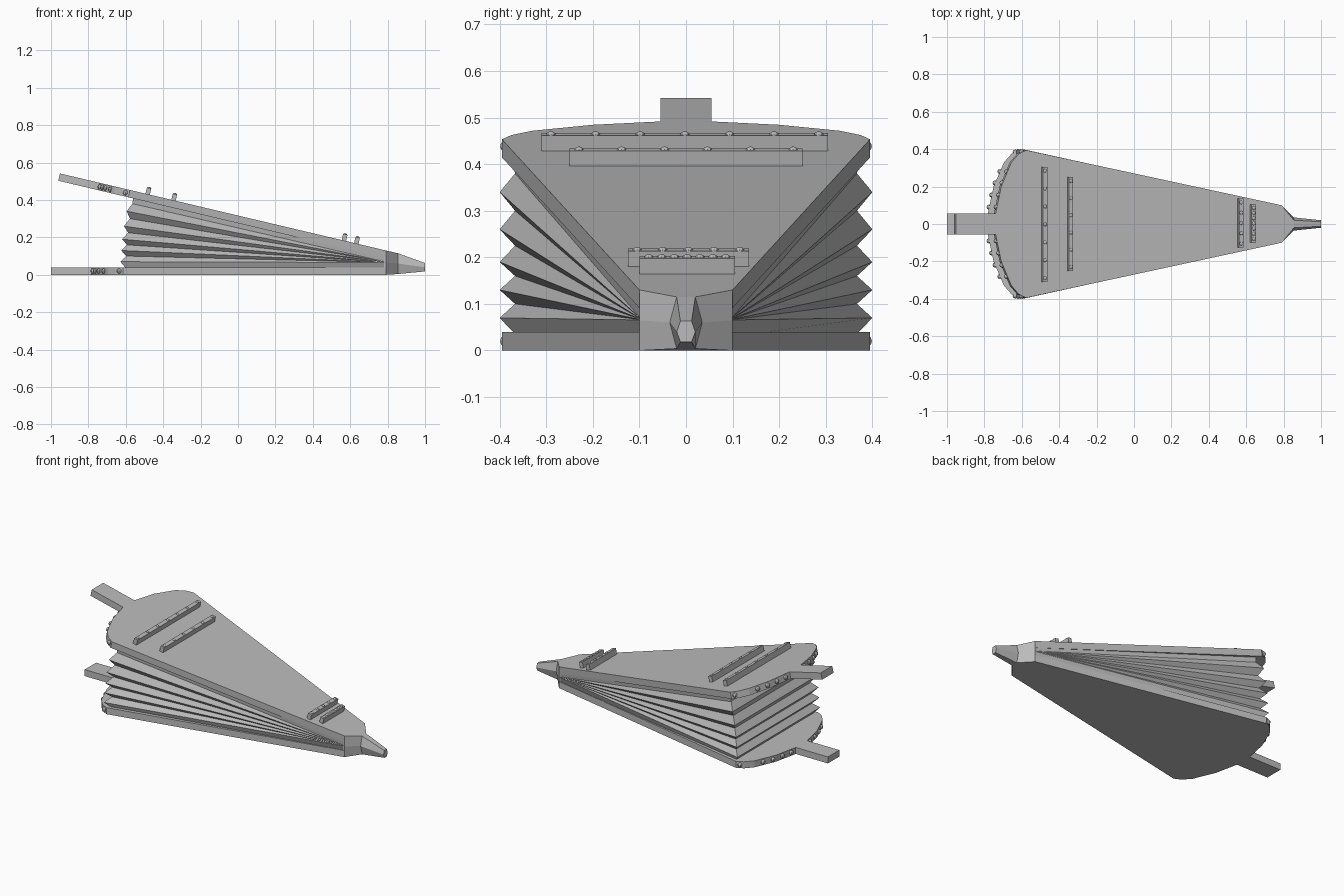
import bpy, bmesh, math
from mathutils import Matrix, Vector

cube = bpy.data.objects.get("Cube")
if cube:
    bpy.data.objects.remove(cube, do_unlink=True)

grey = bpy.data.materials.new("plain grey")
grey.use_nodes = True
GREY = (0.5, 0.5, 0.5, 1)
grey.diffuse_color = GREY
grey.node_tree.nodes["Principled BSDF"].inputs["Base Color"].default_value = GREY

TILT = math.radians(13.3)
HINGE_X, THICK = 0.79, 0.04
# Local board space: hinge end at the origin, top surface at z = 0
LOWER = Matrix.Translation((HINGE_X, 0, THICK))
UPPER = Matrix.Translation((HINGE_X, 0, 0.13)) @ Matrix.Rotation(TILT, 4, 'Y')


def finish(name, bm, matrix=None):
    bmesh.ops.recalc_face_normals(bm, faces=bm.faces)
    if matrix:
        bm.transform(matrix)
    mesh = bpy.data.meshes.new(name)
    bm.to_mesh(mesh)
    bm.free()
    mesh.materials.append(grey)
    obj = bpy.data.objects.new(name, mesh)
    bpy.context.collection.objects.link(obj)
    return obj


def loft(name, rings):
    """Skin a list of equal-sized closed rings and cap both ends."""
    bm = bmesh.new()
    loops = [[bm.verts.new(p) for p in ring] for ring in rings]
    n = len(rings[0])
    for a, b in zip(loops, loops[1:]):
        for i in range(n):
            j = (i + 1) % n
            bm.faces.new((a[i], a[j], b[j], b[i]))
    bm.faces.new(loops[0])
    bm.faces.new(loops[-1])
    return finish(name, bm)


# Paddle-shaped boards with handles
half = [(0, 0.10), (-1.405, 0.395), (-1.445, 0.375), (-1.485, 0.33),
        (-1.541, 0.20), (-1.572, 0.055), (-1.79, 0.055)]
outline = half + [(x, -y) for x, y in reversed(half)]


def board(name, matrix):
    bm = bmesh.new()
    top = [bm.verts.new((x, y, 0)) for x, y in outline]
    face = bm.faces.new(top)
    result = bmesh.ops.extrude_face_region(bm, geom=[face])
    verts = [v for v in result["geom"] if isinstance(v, bmesh.types.BMVert)]
    bmesh.ops.translate(bm, verts=verts, vec=(0, 0, -THICK))
    if not any(len(f.verts) == len(outline) and f.calc_center_median().z > -0.01 for f in bm.faces):
        bm.faces.new(top)
    return finish(name, bm, matrix)


board("bottom_board", LOWER)
board("top_board", UPPER)


# Studs hammered into the curved back edges
def edge_x(y):
    for (x0, y0), (x1, y1) in zip(half[1:], half[2:]):
        if y1 <= y <= y0:
            return x0 + (x1 - x0) * (y0 - y) / (y0 - y1)


def edge_studs(name, matrix):
    bm = bmesh.new()
    for y in (0.09, 0.155, 0.22, 0.28, 0.385):
        for side in (-1, 1):
            spot = Matrix.Translation((edge_x(y), side * y, -THICK / 2))
            bmesh.ops.create_uvsphere(bm, u_segments=8, v_segments=6, radius=0.014, matrix=spot)
    return finish(name, bm, matrix)


edge_studs("bottom_edge_studs", LOWER)
edge_studs("top_edge_studs", UPPER)


# Studded battens across the top board: position, y range, stud count
def batten(name, x, y0, y1, count):
    size, height = 0.024, 0.034
    bm = bmesh.new()
    body = Matrix.Translation((x, (y0 + y1) / 2, height / 2)) @ Matrix.Diagonal((size, y1 - y0, height, 1))
    bmesh.ops.create_cube(bm, size=1, matrix=body)
    for i in range(count):
        y = y0 + 0.02 + (y1 - y0 - 0.04) * i / (count - 1)
        spot = Matrix.Translation((x, y, height)) @ Matrix.Diagonal((1, 1, 0.6, 1))
        bmesh.ops.create_uvsphere(bm, u_segments=8, v_segments=6, radius=0.01, matrix=spot)
    return finish(name, bm, UPPER)


batten("rear_batten", -1.308, -0.31, 0.305, 7)
batten("second_batten", -1.166, -0.25, 0.25, 6)
batten("third_batten", -0.23, -0.125, 0.135, 5)
batten("front_batten", -0.162, -0.10, 0.105, 7)

# Pleated bag: zigzag rings fanning out from the hinge
valleys = [0.035, 0.10, 0.16, 0.225, 0.30, 0.38]
peaks = [0.07, 0.13, 0.19, 0.26, 0.34]
levels = []
for i, z in enumerate(valleys):
    levels.append((z, -0.60 + 0.25 * z * z, 0.367))
    if i < len(peaks):
        levels.append((peaks[i], -0.63 + 0.30 * peaks[i] ** 2, 0.40))
levels.append((0.425, -0.56, 0.375))

rings = []
for i, (z, x, y) in enumerate(levels):
    front_z = 0.03 if i == 0 else 0.098 if i == len(levels) - 1 else 0.065 + 0.0005 * i
    rings.append([(x, y, z), (x, -y, z), (0.785, -0.098, front_z), (0.785, 0.098, front_z)])
loft("pleated_bag", rings)


# Nose block and tapering six-sided nozzle
def hexagon(x, narrow, wide, low, mid, high):
    return [(x, narrow, low), (x, wide, mid), (x, narrow, high),
            (x, -narrow, high), (x, -wide, mid), (x, -narrow, low)]


collar = hexagon(0.855, 0.02, 0.035, 0.004, 0.06, 0.115)
loft("nose_block", [hexagon(0.78, 0.10, 0.10, 0, 0.065, 0.13),
                    hexagon(0.79, 0.10, 0.10, 0, 0.065, 0.13), collar])
loft("nozzle", [collar, hexagon(1.0, 0.012, 0.02, 0.018, 0.04, 0.063)])
